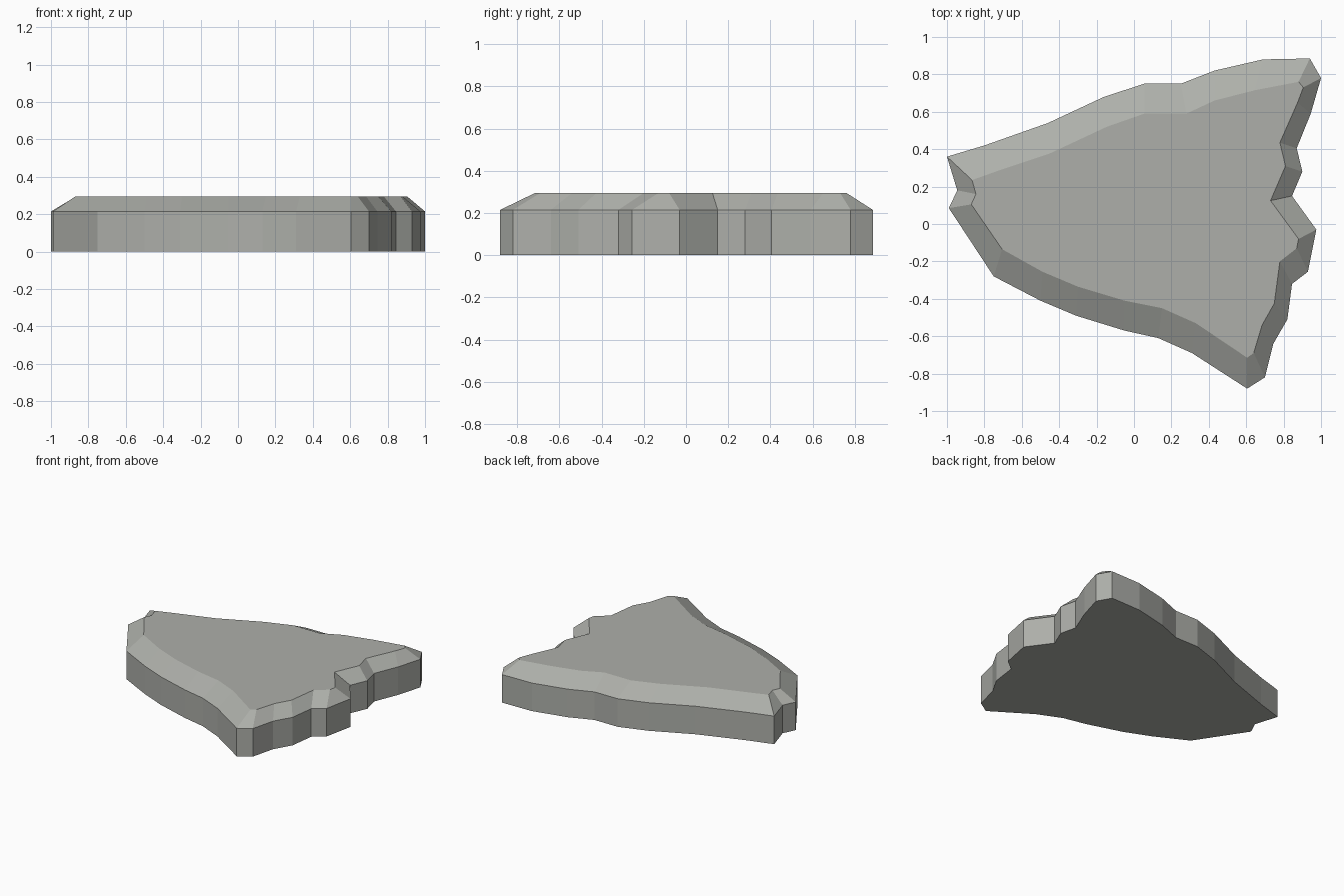
import bpy, bmesh

# Outline of the slab seen from above, and the matching rim of the flat top
OUTER = [(-1, .36), (-.945, .18), (-.99, .085), (-.75, -.28), (-.50, -.41), (-.31, -.49),
         (-.05, -.57), (.13, -.61), (.31, -.69), (.605, -.88), (.70, -.82), (.745, -.64),
         (.82, -.51), (.845, -.32), (.93, -.255), (.975, -.03), (.845, .15), (.90, .28),
         (.87, .405), (.945, .59), (1, .78), (.94, .885), (.69, .88), (.43, .82),
         (.25, .75), (.055, .75), (-.16, .68), (-.46, .54), (-.80, .42)]
TOP = [(-.866, .235), (-.845, .16), (-.87, .105), (-.705, -.135), (-.49, -.255), (-.30, -.335),
       (-.05, -.41), (.15, -.45), (.33, -.53), (.605, -.715), (.64, -.69), (.685, -.54),
       (.75, -.425), (.78, -.20), (.87, -.13), (.88, -.08), (.73, .125), (.81, .31),
       (.78, .435), (.875, .65), (.905, .73), (.88, .76), (.645, .715), (.43, .66),
       (.28, .59), (.055, .59), (-.145, .52), (-.455, .375), (-.74, .28)]
WALL_H, FULL_H = .215, .295

# Stone slab: bottom, straight walls, sloped bevel, flat top
bm = bmesh.new()
rings = [[bm.verts.new((x, y, z)) for x, y in pts]
         for pts, z in ((OUTER, 0), (OUTER, WALL_H), (TOP, FULL_H))]
n = len(OUTER)
for lo, hi in zip(rings, rings[1:]):
    for i in range(n):
        j = (i + 1) % n
        bm.faces.new((lo[i], lo[j], hi[j], hi[i]))
bm.faces.new(rings[0][::-1])
bm.faces.new(rings[-1])
bm.normal_update()

mesh = bpy.data.meshes.new("stone_slab")
bm.to_mesh(mesh)
bm.free()
stone = bpy.data.materials.new("grey stone")
stone.diffuse_color = (.42, .43, .40, 1)
mesh.materials.append(stone)
bpy.context.collection.objects.link(bpy.data.objects.new("stone_slab", mesh))
